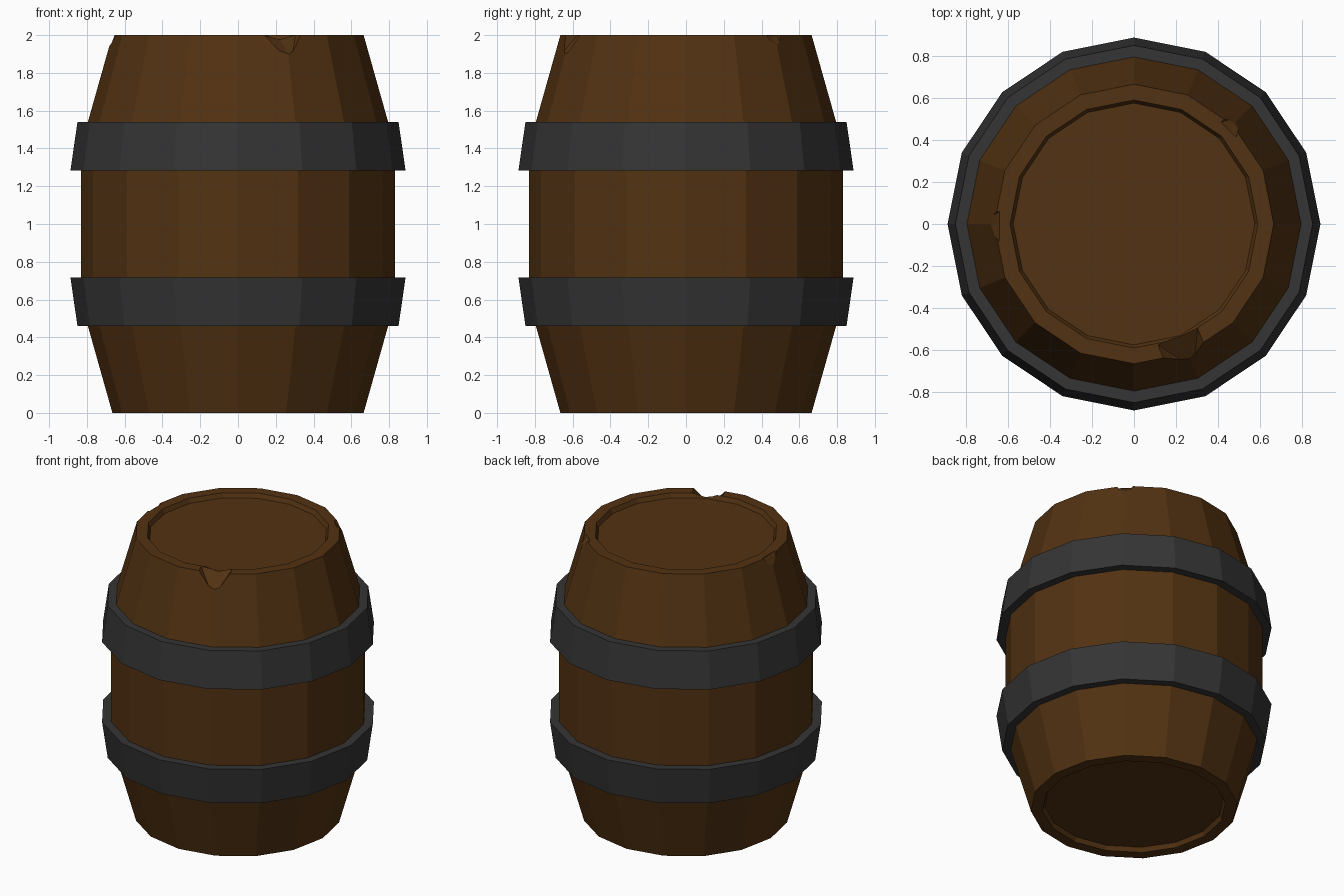
import bpy, bmesh, math
from mathutils import Vector

if "Cube" in bpy.data.objects:
    bpy.data.objects.remove(bpy.data.objects["Cube"])

SIDES = 16


def material(name, color):
    m = bpy.data.materials.new(name)
    m.diffuse_color = (*color, 1)
    m.use_nodes = True
    m.node_tree.nodes["Principled BSDF"].inputs["Base Color"].default_value = m.diffuse_color
    return m


wood = material("wood", (0.085, 0.032, 0.006))
iron = material("iron", (0.035, 0.035, 0.035))


def add_object(name, bm, mat=None):
    bmesh.ops.recalc_face_normals(bm, faces=bm.faces)
    me = bpy.data.meshes.new(name)
    bm.to_mesh(me)
    bm.free()
    ob = bpy.data.objects.new(name, me)
    bpy.context.collection.objects.link(ob)
    if mat:
        me.materials.append(mat)
    return ob


def revolve(name, profile, mat, closed):
    """Spin (radius, z) points; close the profile into a ring or cap its ends."""
    bm = bmesh.new()
    rings = []
    for r, z in profile:
        angles = [2 * math.pi * i / SIDES for i in range(SIDES)]
        rings.append([bm.verts.new((r * math.cos(a), r * math.sin(a), z)) for a in angles])
    pairs = list(zip(rings, rings[1:]))
    if closed:
        pairs.append((rings[-1], rings[0]))
    else:
        bm.faces.new(rings[0])
        bm.faces.new(rings[-1])
    for a, b in pairs:
        for i in range(SIDES):
            j = (i + 1) % SIDES
            bm.faces.new((a[i], a[j], b[j], b[i]))
    return add_object(name, bm, mat)


# Barrel body with a shallow recess in each end
half = [(0.575, 0.03), (0.59, 0.0), (0.665, 0.0), (0.83, 0.585)]
body = revolve("barrel_body", half + [(r, 2 - z) for r, z in reversed(half)], wood, False)

# Iron hoops, flared towards the middle of the barrel
hoop = [(0.78, 0.46), (0.85, 0.46), (0.887, 0.717), (0.82, 0.717)]
revolve("lower_hoop", hoop, iron, True)
revolve("upper_hoop", [(r, 2 - z) for r, z in hoop], iron, True)


# Chips broken out of the top rim: V shaped wedges from inner to outer edge
def chip(angle, depth, inner_depth, left, right, r_in):
    bm = bmesh.new()
    a = math.radians(angle)
    out, side = Vector((math.cos(a), math.sin(a), 0)), Vector((-math.sin(a), math.cos(a), 0))
    r_out = 0.665 + 0.282 * depth
    slope = (depth - inner_depth) / (r_out - r_in)
    for r in (r_in, r_out + 0.05):
        d = inner_depth + slope * (r - r_in)
        for s, z in ((-left, 2.0), (0, 2 - d), (right, 2.0), (-left, 2.1), (right, 2.1)):
            bm.verts.new(out * r + side * s + Vector((0, 0, z)))
    bmesh.ops.convex_hull(bm, input=bm.verts)
    cutter = add_object("chip_cutter", bm)
    cutter.hide_render = True
    cutter.hide_viewport = True
    mod = body.modifiers.new("chip", 'BOOLEAN')
    mod.operation = 'DIFFERENCE'
    mod.solver = 'EXACT'
    mod.object = cutter
    return cutter


cutters = [
    chip(-67.5, 0.10, 0.02, 0.115, 0.09, 0.575),
    chip(180, 0.06, 0.004, 0.06, 0.08, 0.64),
    chip(45, 0.05, 0.004, 0.05, 0.05, 0.635),
]

# Bake the chips into the body and drop the cutters
bpy.context.view_layer.update()
baked = bpy.data.meshes.new_from_object(body.evaluated_get(bpy.context.evaluated_depsgraph_get()))
body.modifiers.clear()
body.data = baked
for c in cutters:
    bpy.data.objects.remove(c)
